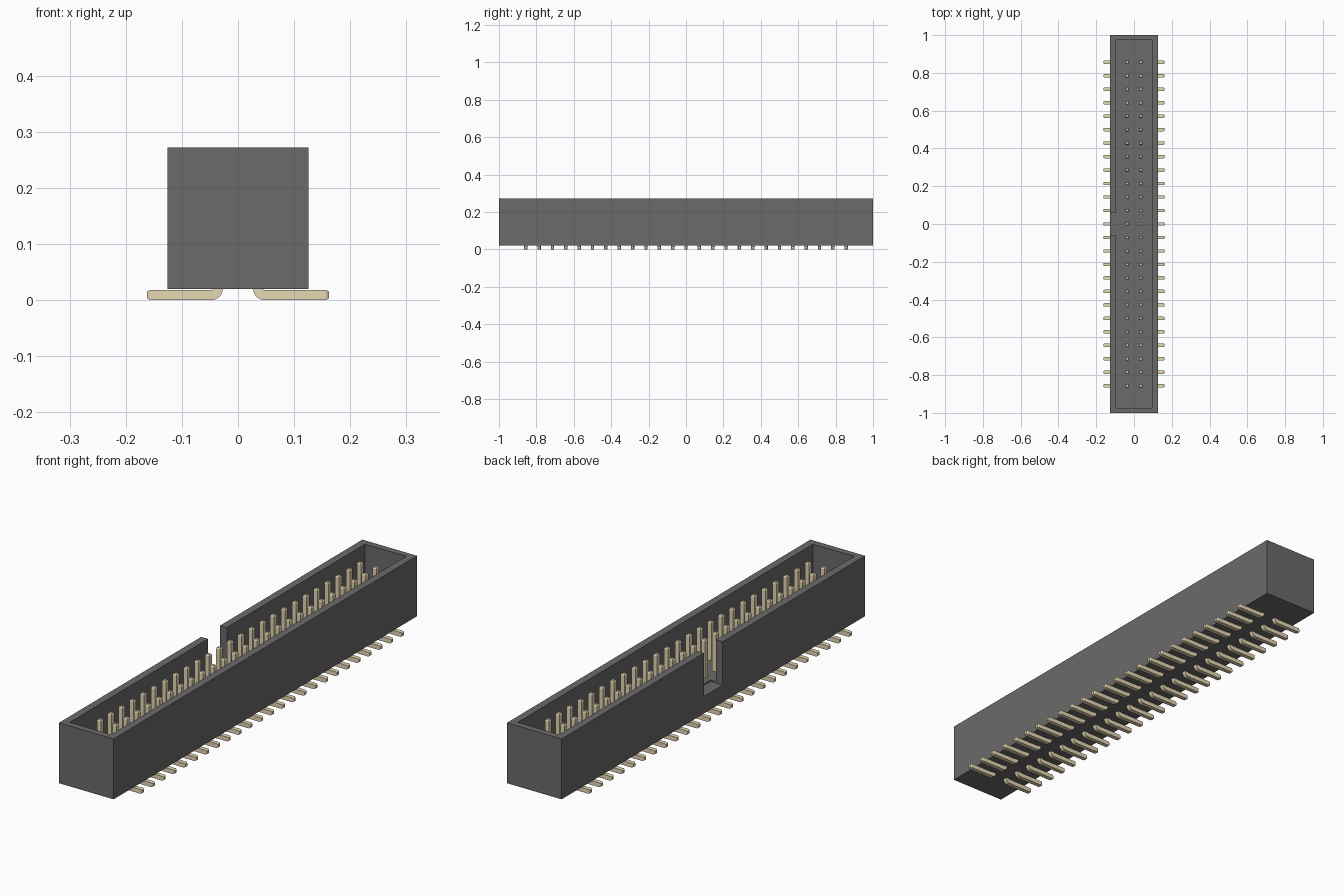
import bpy, bmesh, math

if "Cube" in bpy.data.objects:
    bpy.data.objects.remove(bpy.data.objects["Cube"], do_unlink=True)


def material(name, colour):
    m = bpy.data.materials.new(name)
    m.use_nodes = True
    m.diffuse_color = (*colour, 1)
    m.node_tree.nodes["Principled BSDF"].inputs["Base Color"].default_value = (*colour, 1)
    return m


def link(name, mesh, mat):
    ob = bpy.data.objects.new(name, mesh)
    mesh.materials.append(mat)
    bpy.context.collection.objects.link(ob)
    return ob


def box(name, lo, hi, mat):
    bm = bmesh.new()
    bmesh.ops.create_cube(bm, size=1)
    for v in bm.verts:
        v.co = [a + (c + 0.5) * (b - a) for a, b, c in zip(lo, hi, v.co)]
    mesh = bpy.data.meshes.new(name)
    bm.to_mesh(mesh)
    bm.free()
    return link(name, mesh, mat)


def cut(target, cutter):
    mod = target.modifiers.new("cut", "BOOLEAN")
    mod.operation = "DIFFERENCE"
    mod.solver = "EXACT"
    mod.object = cutter
    bpy.ops.object.select_all(action="DESELECT")
    bpy.context.view_layer.objects.active = target
    target.select_set(True)
    bpy.ops.object.modifier_apply(modifier=mod.name)
    bpy.data.objects.remove(cutter, do_unlink=True)


black = material("dark grey plastic", (0.148, 0.145, 0.145))
gold = material("pale gold metal", (0.859, 0.738, 0.496))

# Shroud: open box with a key notch in the -x wall
TOP, BOTTOM, FLOOR, NOTCH = 0.272, 0.02, 0.097, 0.091
shroud = box("shroud", (-0.126, -1, BOTTOM), (0.126, 1, TOP), black)
cut(shroud, box("pocket_cutter", (-0.095, -0.973, FLOOR), (0.095, 0.973, 0.4), black))
cut(shroud, box("notch_cutter", (-0.2, -0.062, NOTCH), (-0.07, 0.062, 0.4), black))

# Bent pin: square rings along an L path, as (x, z, direction angle, half width)
H, TIP, CHAMFER, PIN_X, PIN_TOP = 0.009, 0.006, 0.005, 0.036, 0.257
BEND = 0.011
stations = [(PIN_X, PIN_TOP, 0, TIP), (PIN_X, PIN_TOP - CHAMFER, 0, H)]
for i in range(7):
    a = math.radians(15 * i)
    stations.append((PIN_X + BEND * (1 - math.cos(a)),
                     H + BEND * (1 - math.sin(a)), a, H))
stations += [(0.157, H, math.pi / 2, H), (0.162, H, math.pi / 2, TIP)]


def add_pin(bm, side, y):
    rings = []
    for x, z, a, h in stations:
        nx, nz = math.cos(a), math.sin(a)
        rings.append([bm.verts.new((side * (x + s * h * nx), y + t * h, z + s * h * nz))
                      for s, t in ((-1, -1), (1, -1), (1, 1), (-1, 1))])
    for r, q in zip(rings, rings[1:]):
        for k in range(4):
            n = (k + 1) % 4
            bm.faces.new((r[k], r[n], q[n], q[k]))
    bm.faces.new(rings[0])
    bm.faces.new(rings[-1])


# Two rows of 25 pins, legs bent outwards
PITCH, COUNT = 0.0714, 25
for name, side in (("left_pins", 1), ("right_pins", -1)):
    bm = bmesh.new()
    for i in range(COUNT):
        add_pin(bm, side, (i - (COUNT - 1) / 2) * PITCH)
    bmesh.ops.recalc_face_normals(bm, faces=bm.faces)
    mesh = bpy.data.meshes.new(name)
    bm.to_mesh(mesh)
    bm.free()
    pins = link(name, mesh, gold)
    bpy.ops.object.select_all(action="DESELECT")
    bpy.context.view_layer.objects.active = pins
    pins.select_set(True)
    bpy.ops.object.shade_smooth_by_angle(angle=math.radians(25))
